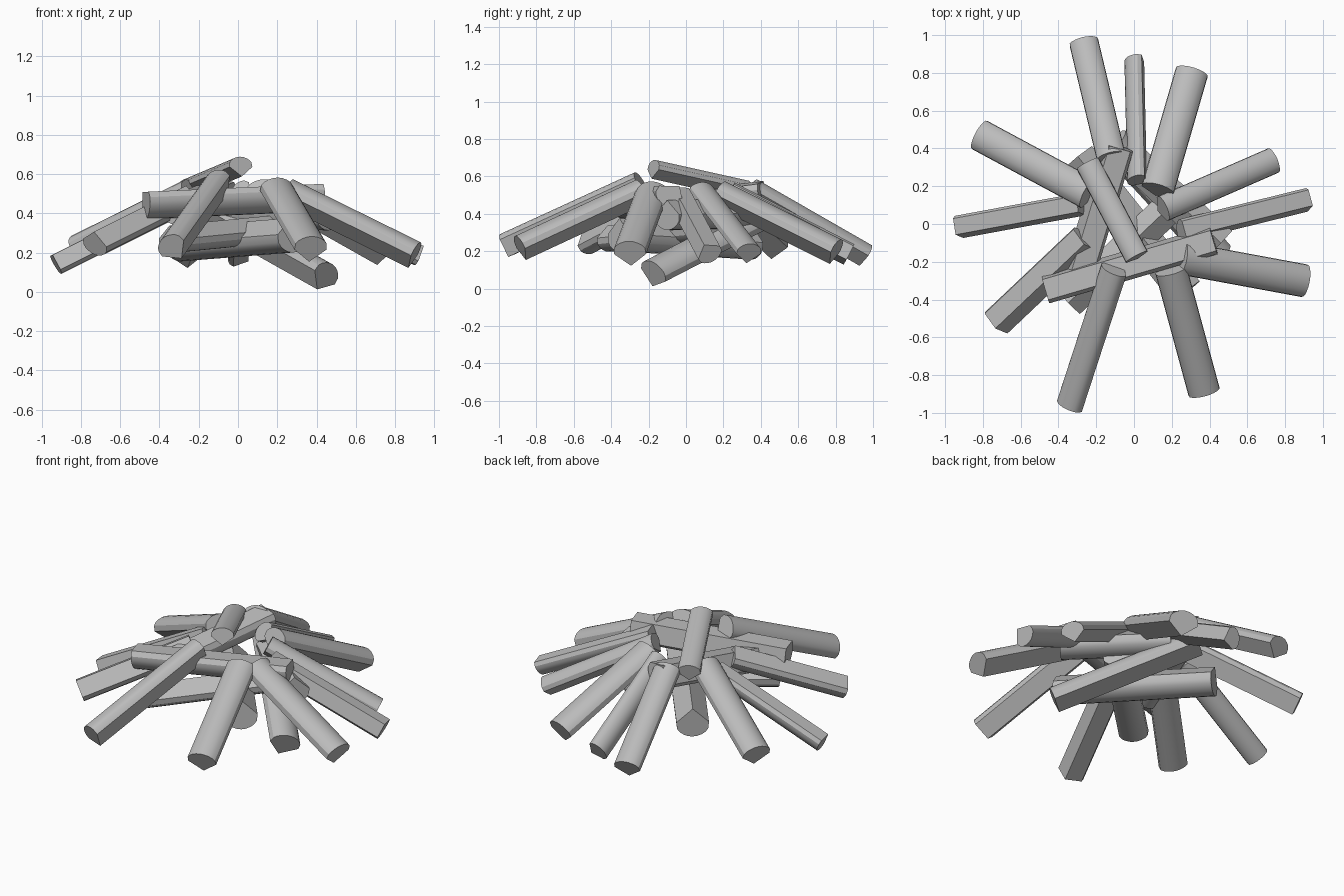
import bpy, bmesh, math
from mathutils import Vector, Matrix

if "Cube" in bpy.data.objects:
    bpy.data.objects.remove(bpy.data.objects["Cube"], do_unlink=True)

# One plain grey for all the wood
wood = bpy.data.materials.new("wood_grey")
wood.use_nodes = True
GREY = (0.5, 0.5, 0.5, 1)
wood.diffuse_color = GREY
bsdf = wood.node_tree.nodes["Principled BSDF"]
bsdf.inputs["Base Color"].default_value = GREY
bsdf.inputs["Roughness"].default_value = 0.9

# Split-log section, unit width: wedge below, rounded bark above
HALF = [(0.5, -0.03), (0.48, 0.16), (0.40, 0.26), (0.28, 0.335), (0.14, 0.385)]
SECTION = [(0, -0.43)] + HALF + [(0, 0.40)] + [(-x, z) for x, z in reversed(HALF)]


def split_log(name, outer, inner, width, roll=0, height=1.0):
    """Sweep the split-log section from outer to inner; roll turns the bark about the log."""
    a, b = Vector(outer), Vector(inner)
    axis = (b - a).normalized()
    side = axis.cross(Vector((0, 0, 1))).normalized()
    up = side.cross(axis)
    turn = Matrix.Rotation(math.radians(roll), 3, axis)
    side, up = turn @ side, turn @ up
    bm = bmesh.new()
    rings = []
    for p in (a, b):
        rings.append([bm.verts.new(p + side * (x * width) + up * (z * width * height))
                      for x, z in SECTION])
    n = len(SECTION)
    for i in range(n):
        j = (i + 1) % n
        bm.faces.new((rings[0][i], rings[0][j], rings[1][j], rings[1][i]))
    bm.faces.new(rings[0])
    bm.faces.new(rings[1])
    bmesh.ops.recalc_face_normals(bm, faces=bm.faces)
    mesh = bpy.data.meshes.new(name)
    bm.to_mesh(mesh)
    bm.free()
    mesh.materials.append(wood)
    obj = bpy.data.objects.new(name, mesh)
    bpy.context.collection.objects.link(obj)
    bpy.ops.object.select_all(action="DESELECT")
    obj.select_set(True)
    bpy.context.view_layer.objects.active = obj
    bpy.ops.object.shade_smooth_by_angle(angle=math.radians(32))


# Leaning logs fanned around the pile: outer end, inner end, width, roll, height
LEANING = [
    ("back_right_log", (-0.265, 0.96, 0.18), (-0.12, 0.35, 0.53), 0.155, 0),
    ("back_centre_log", (0.005, 0.87, 0.18), (0.02, 0.23, 0.51), 0.13, 60),
    ("back_left_log", (0.305, 0.80, 0.20), (0.125, 0.18, 0.51), 0.175, 0),
    ("left_back_log", (0.735, 0.335, 0.19), (0.15, 0.08, 0.52), 0.14, 0),
    ("left_middle_log", (0.92, 0.125, 0.19), (0.25, -0.04, 0.50), 0.135, 145),
    ("left_front_log", (0.90, -0.30, 0.19), (0.25, -0.18, 0.51), 0.175, 0),
    ("front_left_log", (0.37, -0.885, 0.22), (0.195, -0.24, 0.52), 0.17, 0),
    ("front_right_log", (-0.335, -0.96, 0.225), (-0.10, -0.24, 0.555), 0.155, -35, 1.1),
    ("right_front_log", (-0.73, -0.525, 0.245), (-0.26, -0.08, 0.48), 0.165, 195, 0.95),
    ("right_middle_log", (-0.93, -0.02, 0.145), (-0.28, 0.10, 0.47), 0.135, -145),
    ("right_back_log", (-0.815, 0.47, 0.225), (-0.24, 0.16, 0.51), 0.17, 0),
    ("top_log", (-0.245, 0.32, 0.53), (0.015, -0.175, 0.64), 0.13, 0, 0.95),
]

# Cross beams and base logs in the middle of the pile
CORE = [
    ("front_beam", (-0.47, -0.34, 0.45), (0.42, -0.08, 0.49), 0.175, 140),
    ("right_beam", (-0.30, -0.28, 0.42), (-0.09, 0.41, 0.51), 0.18, 150),
    ("back_beam", (0.00, 0.33, 0.40), (0.46, -0.10, 0.39), 0.175, 180, 1.1),
    ("base_log_long", (-0.295, 0.355, 0.24), (0.275, -0.36, 0.285), 0.185, 180, 1.15),
    ("base_log_cross", (-0.345, -0.415, 0.265), (0.22, 0.12, 0.32), 0.17, 180),
    ("base_log_low", (0.445, -0.175, 0.078), (-0.11, 0.43, 0.39), 0.18, 25),
]

for spec in LEANING + CORE:
    split_log(*spec)
